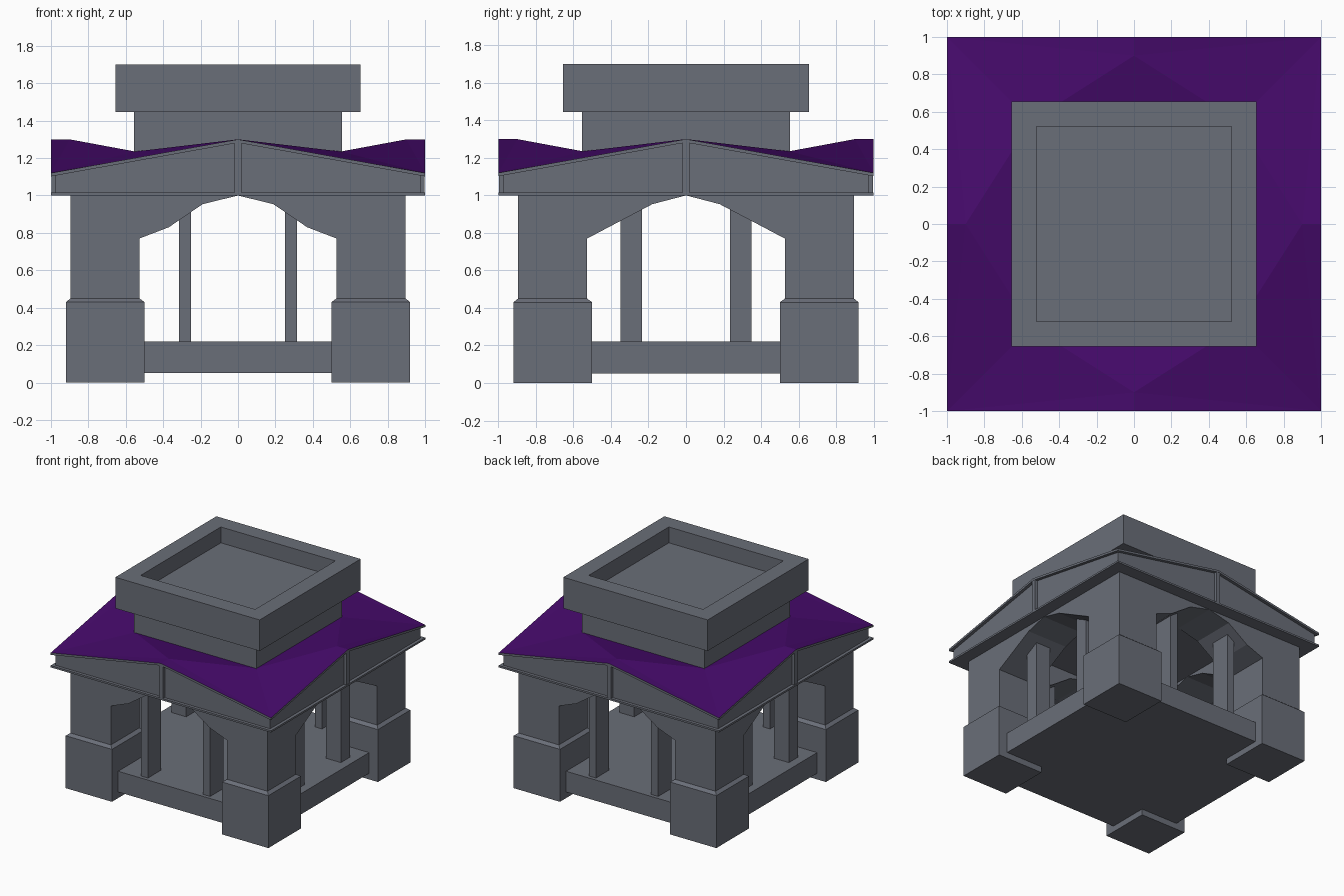
import bpy, bmesh, math
from mathutils import Matrix, Vector

if "Cube" in bpy.data.objects:
    bpy.data.objects.remove(bpy.data.objects["Cube"])


def material(name, rgb):
    m = bpy.data.materials.new(name)
    m.diffuse_color = (*rgb, 1)
    m.use_nodes = True
    m.node_tree.nodes["Principled BSDF"].inputs["Base Color"].default_value = m.diffuse_color
    return m


STONE = material("grey stone", (0.144, 0.156, 0.188))
PURPLE = material("purple roof", (0.060, 0.003, 0.145))


def finish(bm, name, mats=(STONE,), recalc=True):
    bmesh.ops.remove_doubles(bm, verts=bm.verts, dist=0.0001)
    if recalc:
        bmesh.ops.recalc_face_normals(bm, faces=bm.faces)
    me = bpy.data.meshes.new(name)
    bm.to_mesh(me)
    bm.free()
    for m in mats:
        me.materials.append(m)
    ob = bpy.data.objects.new(name, me)
    bpy.context.collection.objects.link(ob)
    return ob


def box(name, x0, x1, y0, y1, z0, z1):
    bm = bmesh.new()
    bmesh.ops.create_cube(bm, size=1, matrix=Matrix.LocRotScale(
        Vector((x0 + x1, y0 + y1, z0 + z1)) / 2, None,
        Vector((x1 - x0, y1 - y0, z1 - z0))))
    return finish(bm, name)


def stack(name, rings):
    """Closed loft through rectangles (lo, hi, z), square in plan."""
    bm = bmesh.new()
    loops = [[bm.verts.new((x, y, z)) for x, y in
              ((a, a), (b, a), (b, b), (a, b))] for a, b, z in rings]
    for p, q in zip(loops, loops[1:]):
        for i in range(4):
            j = (i + 1) % 4
            bm.faces.new((p[i], p[j], q[j], q[i]))
    bm.faces.new(loops[0])
    bm.faces.new(loops[-1])
    return finish(bm, name)


def prism(name, profile, d0, d1, turn=0):
    """Extrude an (x, z) profile from depth d0 to d1, then turn about z."""
    bm = bmesh.new()
    a = [bm.verts.new((x, -d0, z)) for x, z in profile]
    b = [bm.verts.new((x, -d1, z)) for x, z in profile]
    n = len(a)
    bm.faces.new(a)
    bm.faces.new(b[::-1])
    for i in range(n):
        j = (i + 1) % n
        bm.faces.new((a[j], a[i], b[i], b[j]))
    ob = finish(bm, name)
    ob.data.transform(Matrix.Rotation(turn, 4, 'Z'))
    return ob


# floor slab and flat ceiling
box("floor_slab", -0.84, 0.84, -0.84, 0.84, 0.05, 0.22)
box("eave_plate", -1, 1, -1, 1, 1.0, 1.015)

# corner feet with chamfered top, carrying the pillars
for k in range(4):
    ob = stack("corner_pillar", [(0.5, 0.92, 0), (0.5, 0.92, 0.43),
                                 (0.527, 0.895, 0.45), (0.527, 0.895, 1.0)])
    ob.data.transform(Matrix.Rotation(k * math.pi / 2, 4, 'Z'))

# arches, slim columns and gables on all four sides
front_arch = [(0.527, 0.77), (0.37, 0.83), (0.19, 0.953), (0, 1.0), (0.527, 1.0)]
side_arch = [(0.527, 0.77), (0.18, 0.953), (0, 1.0), (0.527, 1.0)]
for k in range(4):
    turn = k * math.pi / 2
    arch = side_arch if k % 2 else front_arch
    for s in (1, -1):
        prism("arch_half", [(s * x, z) for x, z in arch], 0.895, 0.527, turn)
        c0, c1, d0, d1 = (0.235, 0.35, 0.77, 0.635) if k % 2 else (0.25, 0.315, 0.81, 0.64)
        prism("slim_column", [(s * c0, 0.2), (s * c1, 0.2), (s * c1, 0.93), (s * c0, 0.93)],
              d0, d1, turn)
    prism("gable_panel", [(-0.975, 1.0), (0.975, 1.0), (0.975, 1.115),
                          (0, 1.29), (-0.975, 1.115)], 0.975, 0.9, turn)
    prism("gable_post", [(-0.018, 1.0), (0.018, 1.0), (0.018, 1.29), (-0.018, 1.29)],
          0.998, 0.95, turn)

# roof: purple top with raised gable ridges, grey fascia and soffit
bm = bmesh.new()
for k in range(4):
    rot = Matrix.Rotation(k * math.pi / 2, 3, 'Z')
    for s in (1, -1):
        def P(x, y, z):
            return bm.verts.new(rot @ Vector((s * x, y, z)))

        def face(points, mat):
            f = bm.faces.new([P(*p) for p in (points if s > 0 else points[::-1])])
            f.material_index = mat

        E, A, C = (0, -1, 1.3), (0, -0.9, 1.3), (1, -1, 1.12)
        I, M = (0.55, -0.55, 1.235), (0, -0.55, 1.235)
        E2, C2 = (0, -1, 1.282), (1, -1, 1.102)
        E3, C3 = (0, -0.95, 1.282), (0.95, -0.95, 1.111)
        face((E, C, A), 1)
        face((A, C, I), 1)
        face((A, I, M), 1)
        face((E2, C2, C, E), 0)
        face((E3, C3, C2, E2), 0)
finish(bm, "roof", (STONE, PURPLE), recalc=False)

# raised block with hollowed top tray
stack("upper_neck", [(-0.555, 0.555, 1.15), (-0.555, 0.555, 1.46)])
stack("top_tray", [(-0.655, 0.655, 1.445), (-0.655, 0.655, 1.7),
                   (-0.52, 0.52, 1.7), (-0.52, 0.52, 1.57)])
